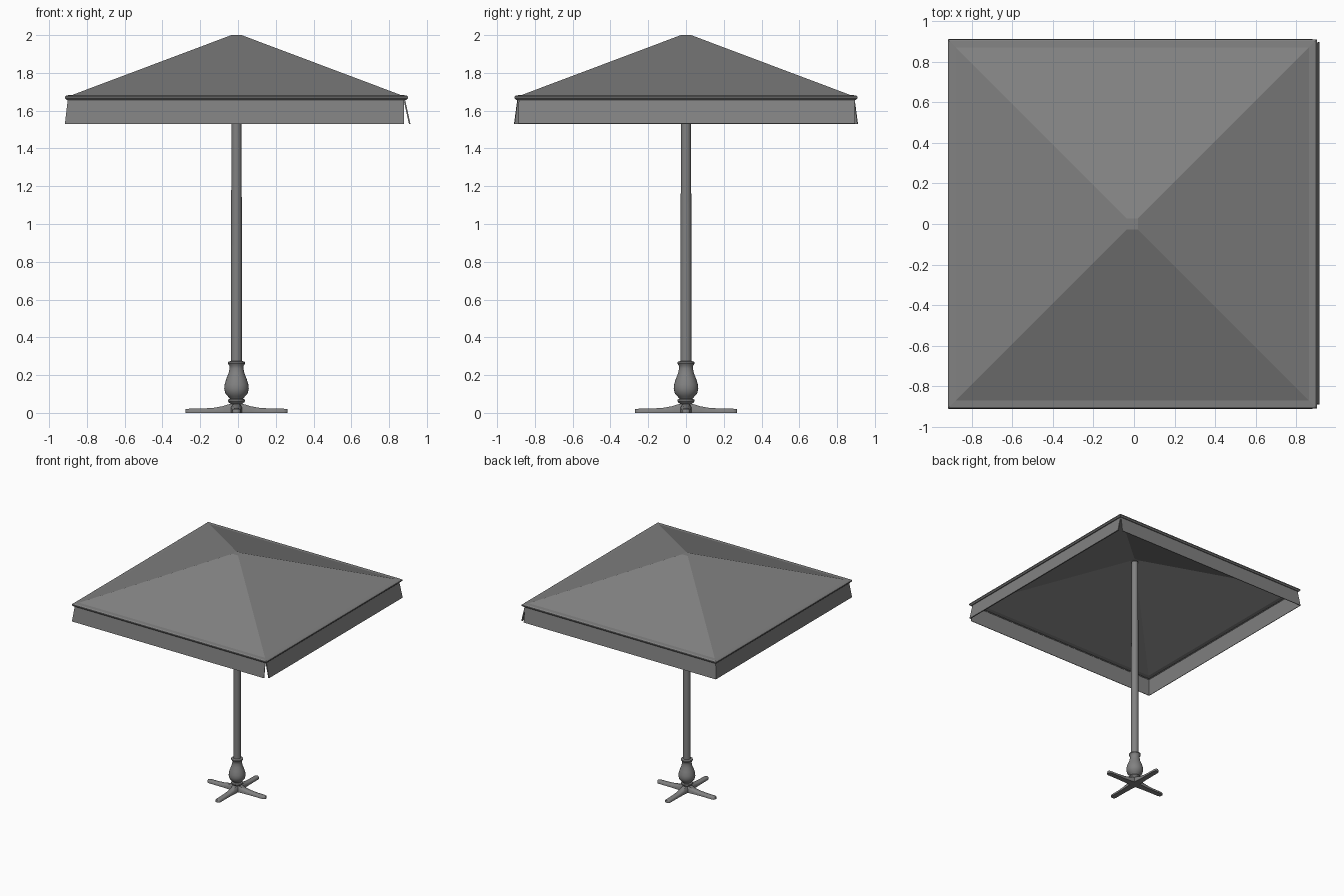
import bpy, bmesh, math
from mathutils import Matrix, Vector

cube = bpy.data.objects.get("Cube")
if cube:
    bpy.data.objects.remove(cube, do_unlink=True)

CX = -0.008  # axis of the pole and canopy

grey = bpy.data.materials.new("mid grey")
grey.use_nodes = True
grey.diffuse_color = (0.22, 0.22, 0.22, 1)
grey.node_tree.nodes["Principled BSDF"].inputs["Base Color"].default_value = (0.22, 0.22, 0.22, 1)


def finish(name, bm, smooth=None, thickness=0, offset=0):
    """Turn a bmesh into a named object with optional sheet thickness."""
    bmesh.ops.recalc_face_normals(bm, faces=bm.faces)
    mesh = bpy.data.meshes.new(name)
    bm.to_mesh(mesh)
    bm.free()
    mesh.materials.append(grey)
    obj = bpy.data.objects.new(name, mesh)
    bpy.context.collection.objects.link(obj)
    if thickness:
        mod = obj.modifiers.new("thickness", "SOLIDIFY")
        mod.thickness = thickness
        mod.offset = offset
    if smooth:
        bpy.ops.object.select_all(action="DESELECT")
        obj.select_set(True)
        bpy.context.view_layer.objects.active = obj
        bpy.ops.object.shade_smooth_by_angle(angle=math.radians(smooth))
    return obj


def loft(bm, rings, cap_start=True, cap_end=True):
    """Skin a list of equal-sized point rings."""
    rows = [[bm.verts.new(p) for p in ring] for ring in rings]
    n = len(rows[0])
    for a, b in zip(rows, rows[1:]):
        for i in range(n):
            j = (i + 1) % n
            bm.faces.new((a[i], a[j], b[j], b[i]))
    if cap_start:
        bm.faces.new(rows[0])
    if cap_end:
        bm.faces.new(rows[-1])


def circle(r, z, sides=24):
    return [(CX + r * math.cos(math.tau * i / sides),
             r * math.sin(math.tau * i / sides), z) for i in range(sides)]


def square(h, z):
    return [(CX + sx * h, sy * h, z) for sx, sy in ((-1, -1), (1, -1), (1, 1), (-1, 1))]


def lathe(name, profile):
    bm = bmesh.new()
    loft(bm, [circle(r, z) for r, z in profile])
    return finish(name, bm, smooth=40)


# Hollow pyramid canopy with a rolled rim
bm = bmesh.new()
roof = [(0.027, 2.0), (0.87, 1.683), (0.9, 1.681), (0.909, 1.674), (0.909, 1.666),
        (0.9, 1.657), (0.885, 1.655)]
loft(bm, [square(h, z) for h, z in roof], cap_end=False)
finish("canopy", bm, thickness=0.006, offset=-1)


# Hanging valance panels; the +x one is separate and swings outward
def panel(name, corners, thickness=0.005):
    bm = bmesh.new()
    bm.faces.new([bm.verts.new(c) for c in corners])
    finish(name, bm, thickness=thickness)


TOP, BOTTOM = 1.665, 1.53
for name, s in (("front_valance", -1), ("back_valance", 1)):
    panel(name, [(-0.898, s * 0.89, TOP), (0.88, s * 0.89, TOP),
                 (0.88, s * 0.908, BOTTOM), (-0.914, s * 0.908, BOTTOM)])
panel("right_valance", [(-0.898, -0.89, TOP), (-0.898, 0.89, TOP),
                        (-0.914, 0.908, BOTTOM), (-0.914, -0.908, BOTTOM)])
panel("left_valance", [(0.879, -0.885, TOP), (0.879, 0.89, TOP),
                       (0.909, 0.895, BOTTOM), (0.909, -0.888, BOTTOM)], 0.008)

# Slightly tapering pole and turned base
lathe("pole", [(0.03, 0.2), (0.029, 0.8), (0.027, 1.4), (0.025, 1.98)])
lathe("turned_base", [
    (0.035, 0.0), (0.03, 0.03), (0.028, 0.045), (0.04, 0.055), (0.046, 0.062), (0.044, 0.07),
    (0.034, 0.075), (0.046, 0.088), (0.06, 0.105), (0.065, 0.128), (0.063, 0.15),
    (0.054, 0.18), (0.042, 0.21), (0.037, 0.235), (0.038, 0.25), (0.046, 0.262),
    (0.045, 0.27), (0.03, 0.275)])

# Four low legs in a cross: distance from the axis, half width, height
stations = [(0.0, 0.028, 0.052), (0.04, 0.028, 0.046), (0.075, 0.025, 0.035),
            (0.12, 0.023, 0.027), (0.18, 0.022, 0.023), (0.25, 0.022, 0.022),
            (0.264, 0.018, 0.021), (0.27, 0.009, 0.02)]
section = [(-1, 0), (-1, 0.65), (-0.6, 1), (0.6, 1), (1, 0.65), (1, 0)]
for k, name in enumerate(("left_leg", "back_leg", "right_leg", "front_leg")):
    turn = Matrix.Translation((CX, 0, 0)) @ Matrix.Rotation(k * math.pi / 2, 4, "Z")
    bm = bmesh.new()
    loft(bm, [[turn @ Vector((d, u * w, v * h)) for u, v in section] for d, w, h in stations])
    finish(name, bm, smooth=50)
